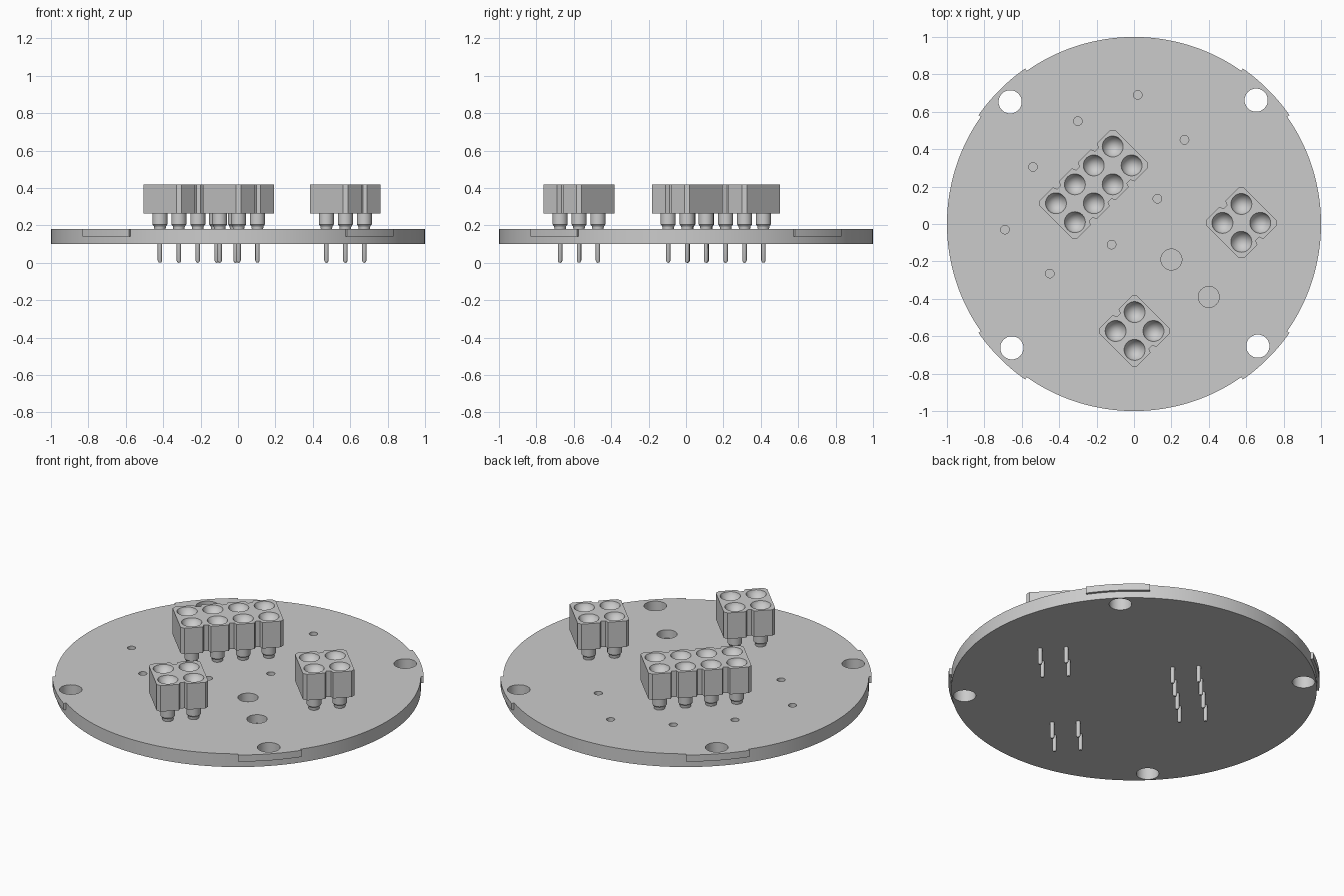
import bpy, bmesh, math
from mathutils import Matrix, Vector

if "Cube" in bpy.data.objects:
    bpy.data.objects.remove(bpy.data.objects["Cube"], do_unlink=True)

grey = bpy.data.materials.new("plain grey")
grey.use_nodes = True
grey.diffuse_color = (0.6, 0.6, 0.6, 1)
grey.node_tree.nodes["Principled BSDF"].inputs["Base Color"].default_value = (0.6, 0.6, 0.6, 1)

BOTTOM, TOP = 0.10, 0.18
BLOCK_BOTTOM, BLOCK_TOP = 0.263, 0.42
PITCH = 0.143


def finish(bm, name):
    bmesh.ops.recalc_face_normals(bm, faces=bm.faces)
    mesh = bpy.data.meshes.new(name)
    bm.to_mesh(mesh)
    bm.free()
    mesh.materials.append(grey)
    obj = bpy.data.objects.new(name, mesh)
    bpy.context.collection.objects.link(obj)
    return obj


def activate(obj):
    bpy.ops.object.select_all(action='DESELECT')
    obj.select_set(True)
    bpy.context.view_layer.objects.active = obj


def smooth(obj):
    activate(obj)
    bpy.ops.object.shade_smooth_by_angle(angle=math.radians(30))


def cut(obj, cutter):
    mod = obj.modifiers.new("cut", 'BOOLEAN')
    mod.operation = 'DIFFERENCE'
    mod.solver = 'EXACT'
    mod.object = cutter
    activate(obj)
    bpy.ops.object.modifier_apply(modifier=mod.name)
    bpy.data.objects.remove(cutter, do_unlink=True)


def lathe(bm, profile, x, y, sides=32):
    """Turn a (radius, height) profile about a vertical axis; zero radius makes a tip."""
    rings = []
    for r, z in profile:
        if r == 0:
            rings.append([bm.verts.new((x, y, z))] * sides)
        else:
            rings.append([bm.verts.new((x + r * math.cos(math.tau * i / sides),
                                        y + r * math.sin(math.tau * i / sides), z))
                          for i in range(sides)])
    for low, high in zip(rings, rings[1:]):
        for i in range(sides):
            j = (i + 1) % sides
            bm.faces.new(list(dict.fromkeys((low[i], low[j], high[j], high[i]))))
    for ring in (rings[0], rings[-1]):
        if ring[0] is not ring[1]:
            bm.faces.new(ring)


def prism(bm, outline, z0, z1):
    face = bm.faces.new([bm.verts.new((x, y, z0)) for x, y in outline])
    up = bmesh.ops.extrude_face_region(bm, geom=[face])["geom"]
    bmesh.ops.translate(bm, vec=(0, 0, z1 - z0),
                        verts=[v for v in up if isinstance(v, bmesh.types.BMVert)])


# Round base plate with through holes and blind holes
bm = bmesh.new()
lathe(bm, [(1, BOTTOM), (1, TOP)], 0, 0, 144)
plate = finish(bm, "base_plate")

bm = bmesh.new()
for k in range(4):
    a = math.radians(45.4 + 90 * k)
    lathe(bm, [(0.062, 0), (0.062, 0.3)], 0.93 * math.cos(a), 0.93 * math.sin(a))
small = [(0.02, 0.69), (-0.30, 0.55), (0.27, 0.45), (-0.54, 0.305),
         (0.125, 0.135), (-0.69, -0.03), (-0.12, -0.11), (-0.45, -0.265)]
large = [(0.2, -0.19), (0.4, -0.39)]
for radius, spots in ((0.023, small), (0.056, large)):
    for x, y in spots:
        lathe(bm, [(radius, 0.13), (radius, 0.3)], x, y)
cut(plate, finish(bm, "hole_cutter"))
smooth(plate)

# Four shallow tabs on the upper half of the rim
bm = bmesh.new()
for k in range(4):
    angles = [math.radians(35 + 90 * k + 2.5 * i) for i in range(9)]
    arc = [(1.015 * math.cos(a), 1.015 * math.sin(a)) for a in angles]
    arc += [(math.cos(a), math.sin(a)) for a in reversed(angles)]
    prism(bm, arc, 0.14, TOP)
smooth(finish(bm, "rim_tabs"))


def connector(name, cx, cy, columns):
    """Two-row socket block, turned by 45 degrees, with its collars and pins."""
    turn = Matrix.Translation((cx, cy, 0)) @ Matrix.Rotation(math.radians(45), 4, 'Z')
    half_u, half_v, c = columns * PITCH / 2, PITCH, 0.019

    # Half outline: chamfered corners and grooves between the columns
    side = [(-half_u, -half_v + c), (-half_u + c, -half_v)]
    for i in range(1, columns):
        u = -half_u + i * PITCH
        side += [(u - 0.022, -half_v), (u - 0.013, -half_v + 0.022),
                 (u + 0.013, -half_v + 0.022), (u + 0.022, -half_v)]
    side += [(half_u - c, -half_v), (half_u, -half_v + c)]
    bm = bmesh.new()
    prism(bm, side + [(-u, -v) for u, v in side], BLOCK_BOTTOM, BLOCK_TOP)
    bm.transform(turn)
    block = finish(bm, name + "_block")

    spots = [turn @ Vector(((i - (columns - 1) / 2) * PITCH, row * PITCH / 2, 0))
             for i in range(columns) for row in (-1, 1)]
    sockets, collars, pins = bmesh.new(), bmesh.new(), bmesh.new()
    for p in spots:
        lathe(sockets, [(0, 0.355), (0.047, 0.403), (0.056, BLOCK_TOP), (0.056, 0.45)], p.x, p.y)
        lathe(collars, [(0.03, TOP), (0.032, 0.195), (0.04, 0.205), (0.04, BLOCK_BOTTOM)], p.x, p.y)
        lathe(pins, [(0, 0), (0.007, 0.002), (0.012, 0.012), (0.012, TOP)], p.x, p.y, 16)
    cut(block, finish(sockets, name + "_socket_cutter"))
    smooth(block)
    smooth(finish(collars, name + "_collars"))
    smooth(finish(pins, name + "_pins"))


connector("long_connector", -0.215, 0.212, 4)
connector("front_connector", 0.003, -0.572, 2)
connector("left_connector", 0.574, 0.006, 2)
